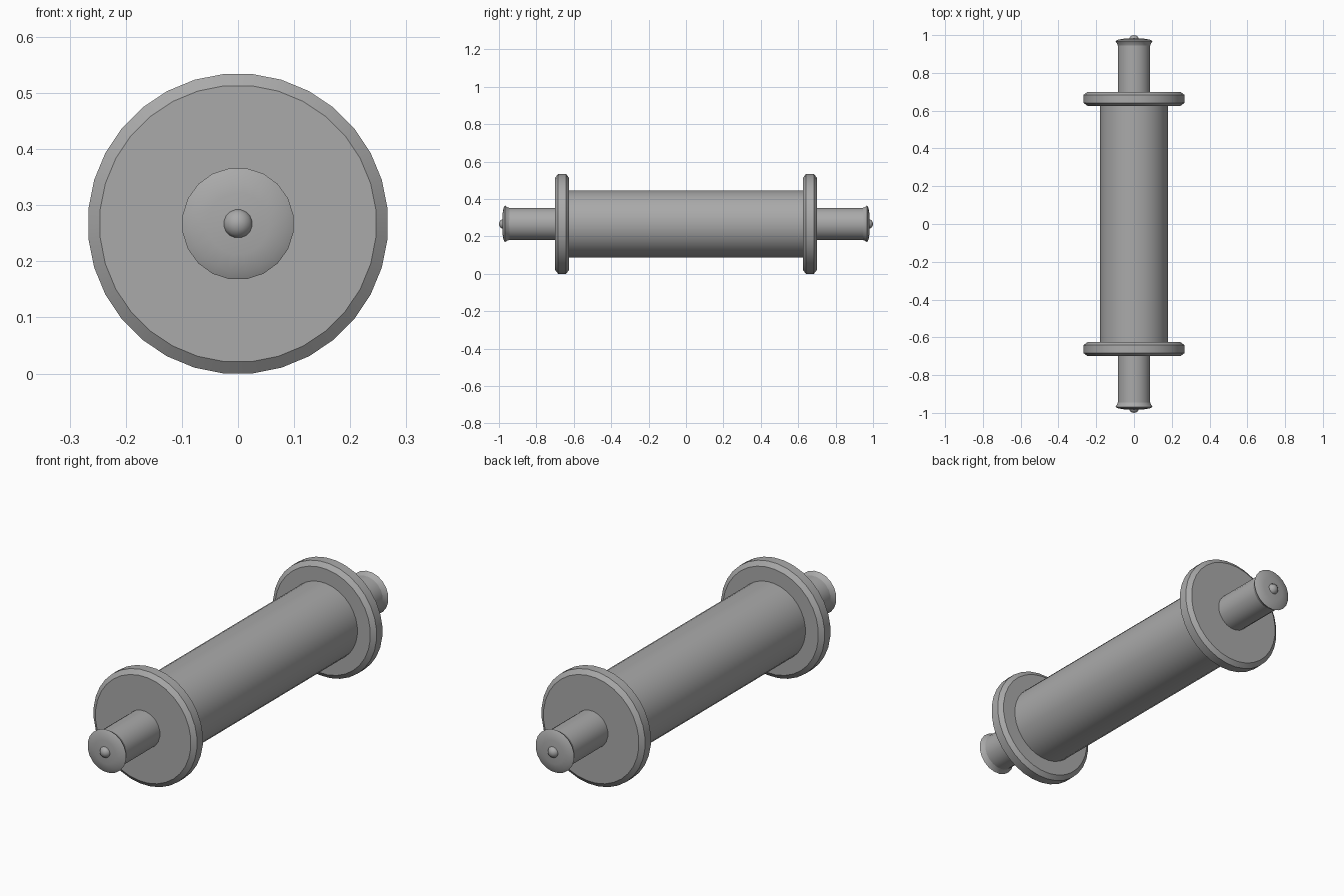
import bpy, bmesh, math
from mathutils import Matrix, Vector

if "Cube" in bpy.data.objects:
    bpy.data.objects.remove(bpy.data.objects["Cube"])

AXIS_Z = 0.267

metal = bpy.data.materials.new("grey metal")
metal.use_nodes = True
GREY = (0.4, 0.4, 0.4, 1)
metal.diffuse_color = GREY
metal.node_tree.nodes["Principled BSDF"].inputs["Base Color"].default_value = GREY


def lathe(name, profile, sides, end=1):
    """Spin a (radius, y) profile around the roller axis; end=-1 puts it at the front."""
    bm = bmesh.new()
    rings = []
    for r, y in profile:
        if r == 0:
            rings.append([bm.verts.new((0, end * y, AXIS_Z))] * sides)
            continue
        angles = [2 * math.pi * (i + 0.5) / sides for i in range(sides)]
        rings.append([bm.verts.new((r * math.sin(a), end * y, AXIS_Z + r * math.cos(a)))
                      for a in angles])
    for a, b in zip(rings, rings[1:]):
        for i in range(sides):
            j = (i + 1) % sides
            corners = list(dict.fromkeys((a[i], a[j], b[j], b[i])))
            bm.faces.new(corners)
    # Flat discs close any open end
    for (r, y), ring in zip((profile[0], profile[-1]), (rings[0], rings[-1])):
        if r > 0:
            bm.faces.new(ring)
    bmesh.ops.recalc_face_normals(bm, faces=bm.faces)
    mesh = bpy.data.meshes.new(name)
    bm.to_mesh(mesh)
    bm.free()
    mesh.materials.append(metal)
    obj = bpy.data.objects.new(name, mesh)
    bpy.context.collection.objects.link(obj)
    bpy.ops.object.select_all(action='DESELECT')
    obj.select_set(True)
    bpy.context.view_layer.objects.active = obj
    bpy.ops.object.shade_smooth_by_angle(angle=math.radians(30))
    return obj


# Central drum
lathe("drum", [(0.18, -0.64), (0.18, 0.64)], 32)

for side, end in (("front", -1), ("back", 1)):
    # Chamfered flange
    lathe(side + "_flange", [(0.247, 0.625), (0.268, 0.641), (0.268, 0.684), (0.247, 0.7)], 32, end)
    # Axle stub
    lathe(side + "_axle", [(0.087, 0.69), (0.087, 0.965)], 20, end)
    # Flared end cap with a shallow domed face
    lathe(side + "_cap", [(0.087, 0.945), (0.092, 0.958), (0.1, 0.968),
                          (0.085, 0.976), (0.055, 0.981), (0, 0.983)], 20, end)
    # Rounded centre pin
    lathe(side + "_pin", [(0.026, 0.97), (0.026, 0.981), (0.021, 0.991),
                          (0.011, 0.998), (0, 1.0)], 16, end)
